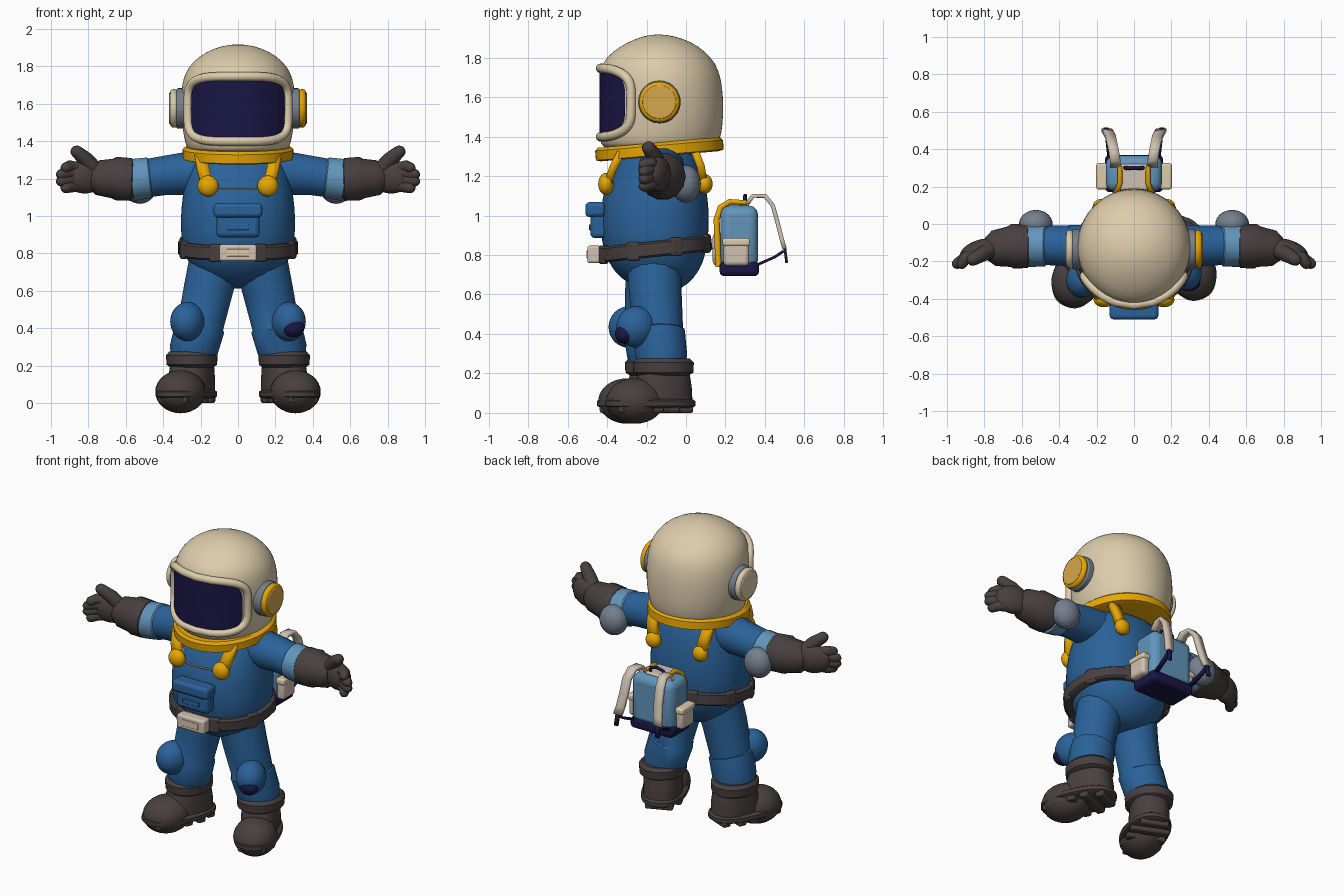
import bpy, bmesh, math
from mathutils import Matrix, Vector

old = bpy.data.objects.get("Cube")
if old:
    bpy.data.objects.remove(old, do_unlink=True)


def material(name, *rgb):
    color = [(c / 255) ** 2.2 for c in rgb] + [1]
    mat = bpy.data.materials.new(name)
    mat.use_nodes = True
    mat.diffuse_color = color
    mat.node_tree.nodes["Principled BSDF"].inputs["Base Color"].default_value = color
    return mat


cream = material("cream_shell", 220, 203, 170)
blue = material("suit_blue", 46, 98, 152)
navy = material("dark_navy", 32, 29, 72)
charcoal = material("charcoal_rubber", 74, 66, 66)
yellow = material("warm_yellow", 240, 172, 12)
gold = material("dull_gold", 214, 166, 78)
grey = material("pad_grey", 116, 126, 140)
sky = material("light_blue", 98, 148, 186)
canvas = material("pale_canvas", 206, 192, 176)


def activate(obj):
    bpy.ops.object.select_all(action="DESELECT")
    bpy.context.view_layer.objects.active = obj
    obj.select_set(True)


def smooth(obj):
    activate(obj)
    bpy.ops.object.shade_smooth_by_angle(angle=math.radians(40))


def add(name, bm, mat, loc=(0, 0, 0), rot=(0, 0, 0)):
    bmesh.ops.recalc_face_normals(bm, faces=bm.faces)
    mesh = bpy.data.meshes.new(name)
    bm.to_mesh(mesh)
    bm.free()
    mesh.materials.append(mat)
    obj = bpy.data.objects.new(name, mesh)
    bpy.context.collection.objects.link(obj)
    obj.location, obj.rotation_euler = loc, rot
    smooth(obj)
    return obj


def bevel(obj, width):
    mod = obj.modifiers.new("Rounded edges", "BEVEL")
    mod.width, mod.segments = width, 3
    return obj


def box(name, size, loc, mat, rot=(0, 0, 0), edge=.012):
    bm = bmesh.new()
    bmesh.ops.create_cube(bm, size=1)
    bmesh.ops.scale(bm, vec=size, verts=bm.verts)
    return bevel(add(name, bm, mat, loc, rot), edge)


def ball(name, radii, loc, mat, rot=(0, 0, 0)):
    bm = bmesh.new()
    bmesh.ops.create_uvsphere(bm, u_segments=28, v_segments=16, radius=1)
    bmesh.ops.scale(bm, vec=radii, verts=bm.verts)
    return add(name, bm, mat, loc, rot)


def disc(name, radius, depth, loc, mat, rot, edge=.01):
    bm = bmesh.new()
    bmesh.ops.create_cone(bm, cap_ends=True, segments=36, radius1=radius, radius2=radius, depth=depth)
    return bevel(add(name, bm, mat, loc, rot), edge)


def power_curve(value, power):
    return math.copysign(abs(value) ** (2 / power), value)


def loft(name, rings, mat, power=2, loc=(0, 0, 0), rot=(0, 0, 0), levels=0):
    """Stack oval rings given as (height, half width, front y, back y)."""
    bm, loops, count = bmesh.new(), [], 36
    for z, rx, front, back in rings:
        angles = [math.tau * i / count for i in range(count)]
        loops.append([bm.verts.new((rx * power_curve(math.cos(a), power),
                                    (front + back) / 2 + (back - front) / 2 * power_curve(math.sin(a), power), z))
                      for a in angles])
    for low, high in zip(loops, loops[1:]):
        for i in range(count):
            j = (i + 1) % count
            bm.faces.new((low[i], low[j], high[j], high[i]))
    bm.faces.new(loops[0])
    bm.faces.new(loops[-1])
    obj = add(name, bm, mat, loc, rot)
    if levels:
        obj.modifiers.new("Smooth form", "SUBSURF").levels = levels
        obj.modifiers[-1].render_levels = levels
    return obj


def tube(name, points, mat, tip=False, closed=False):
    """Round tube through (x, y, z, radius) points, with an optional domed tip."""
    points = list(points)
    if tip:
        end, before = Vector(points[-1][:3]), Vector(points[-2][:3])
        r, way = points[-1][3], (end - before).normalized()
        points += [(*(end + way * r * step), r * size) for step, size in ((.5, .86), (.85, .5), (1, .1))]
    curve = bpy.data.curves.new(name, "CURVE")
    curve.dimensions, curve.bevel_depth, curve.bevel_resolution = "3D", 1, 5
    curve.use_fill_caps = True
    spline = curve.splines.new("POLY")
    spline.points.add(len(points) - 1)
    spline.use_cyclic_u = closed
    for point, (x, y, z, r) in zip(spline.points, points):
        point.co, point.radius = (x, y, z, 1), r
    curve.materials.append(mat)
    obj = bpy.data.objects.new(name, curve)
    bpy.context.collection.objects.link(obj)
    activate(obj)
    bpy.ops.object.convert(target="MESH")
    smooth(bpy.context.view_layer.objects.active)


def ribbon(name, points, width, thick, mat):
    """Flat strap whose width runs along x."""
    bm = bmesh.new()
    rows = [[bm.verts.new((x + side * width / 2, y, z)) for side in (-1, 1)] for x, y, z in points]
    for a, b in zip(rows, rows[1:]):
        bm.faces.new((a[0], a[1], b[1], b[0]))
    mod = add(name, bm, mat).modifiers.new("Thickness", "SOLIDIFY")
    mod.thickness, mod.offset = thick, 0


# Torso, belt and collar
loft("suit_torso", [(.61, .06, -.2, -.06), (.65, .17, -.29, .01), (.72, .25, -.37, .07), (.8, .29, -.41, .1),
                    (.9, .307, -.435, .115), (1, .307, -.435, .118), (1.1, .298, -.425, .11),
                    (1.2, .28, -.385, .09), (1.28, .255, -.34, .06), (1.34, .22, -.3, .04)], blue, 2.2, levels=1)
loft("belt", [(-.04, .31, -.28, .28), (-.03, .322, -.29, .29), (.03, .322, -.29, .29), (.04, .31, -.28, .28)],
     charcoal, 2.2, (0, -.158, .83), (.11, 0, 0))
loft("collar_ring", [(-.035, .27, -.3, .3), (-.028, .298, -.325, .325), (.02, .298, -.325, .325),
                     (.035, .28, -.31, .31)], yellow, 2, (0, -.135, 1.335), (.086, 0, 0))
for i in range(8):
    turn = math.tau * (i + .5) / 8
    px, py = .312 * math.cos(turn), .282 * math.sin(turn)
    box("belt_loop", (.03, .07, .095), (px, py - .158, .83 + .11 * py), charcoal, (0, 0, turn))
box("belt_buckle", (.2, .07, .088), (0, -.465, .803), canvas)
box("buckle_plate", (.12, .012, .04), (0, -.499, .803), cream, edge=.004)

# Chest pocket
box("chest_pocket", (.23, .1, .17), (0, -.435, .97), blue, edge=.025)
box("pocket_flap", (.26, .1, .075), (0, -.46, 1.03), blue, edge=.02)
box("pocket_tab", (.12, .012, .03), (0, -.485, .94), blue, edge=.004)
tube("chest_seam", [(-.1, -.405, 1.15, .005), (0, -.417, 1.15, .005), (.1, -.405, 1.15, .005)], canvas)

# Helmet
loft("helmet_shell", [(1.33, .25, -.41, .13), (1.36, .275, -.435, .165), (1.42, .29, -.435, .182),
                      (1.5, .302, -.432, .19), (1.6, .307, -.432, .19), (1.7, .302, -.435, .178),
                      (1.77, .282, -.43, .152), (1.83, .238, -.375, .1), (1.88, .168, -.295, .03),
                      (1.91, .085, -.215, -.06), (1.917, .02, -.16, -.12)], cream, levels=1)


def on_helmet(angle, scale, out):
    x = .25 * scale * power_curve(math.cos(angle), 4.5)
    z = 1.572 + .162 * scale * power_curve(math.sin(angle), 4.5)
    return x, -.122 - (.311 + out) * math.sqrt(1 - (x / .309) ** 2), z


steps = [math.tau * i / 64 for i in range(64)]
bm = bmesh.new()
hub = bm.verts.new(on_helmet(0, 0, .006))
inner = None
for scale in (.2, .4, .6, .8, .9, 1):
    ring = [bm.verts.new(on_helmet(a, scale, .006)) for a in steps]
    for i, vert in enumerate(ring):
        j = (i + 1) % len(ring)
        bm.faces.new((inner[i], inner[j], ring[j], vert) if inner else (hub, ring[j], vert))
    inner = ring
add("visor", bm, navy)
tube("visor_rim", [(*on_helmet(a, 1.07, .0), .024) for a in steps], cream, closed=True)

# Ear pads
for side, cap, face in ((1, yellow, gold), (-1, cream, cream)):
    across = (0, math.pi / 2, 0)
    disc("ear_ring", .108, .06, (side * .3, -.135, 1.575), grey, across)
    disc("ear_cap", .103, .04, (side * .343, -.135, 1.575), cap, across, .018)
    disc("ear_face", .085, .012, (side * .362, -.135, 1.575), face, across, .005)

for s in (1, -1):
    # Shoulder straps
    ribbon("front_strap", [(s * .2, -.33, 1.32), (s * .185, -.37, 1.24), (s * .16, -.4, 1.15)], .065, .04, yellow)
    ribbon("back_strap", [(s * .2, .04, 1.34), (s * .19, .075, 1.25), (s * .17, .09, 1.16)], .065, .04, yellow)
    ball("front_strap_knob", (.056, .04, .056), (s * .16, -.405, 1.16), yellow)
    ball("back_strap_knob", (.05, .04, .05), (s * .17, .095, 1.16), yellow)

    # Arms
    tube("sleeve", [(s * .2, -.125, 1.235, .12), (s * .3, -.12, 1.225, .115), (s * .4, -.115, 1.215, .107),
                    (s * .5, -.115, 1.2, .104)], blue)
    tube("sleeve_cuff", [(s * .465, -.115, 1.205, .1), (s * .475, -.115, 1.204, .112),
                         (s * .57, -.115, 1.192, .115)], sky)
    ball("elbow_pad", (.09, .075, .095), (s * .525, .0, 1.16), grey)

    # Gloves
    tube("glove_cuff", [(s * .555, -.118, 1.195, .1), (s * .57, -.118, 1.195, .117), (s * .65, -.12, 1.2, .119),
                        (s * .67, -.122, 1.2, .108), (s * .75, -.13, 1.205, .095), (s * .79, -.135, 1.21, .06)],
         charcoal)
    ball("palm", (.115, .058, .09), (s * .82, -.142, 1.21), charcoal, (0, 0, -s * .3))
    for i in range(4):
        lift, reach = i * .036, .945 if i % 3 else .92
        tube("finger", [(s * .84, -.155, 1.165 + lift * .8, .032), (s * .9, -.18, 1.157 + lift, .033),
                        (s * reach, -.212, 1.15 + lift, .029)], charcoal, tip=True)
    tube("thumb", [(s * .76, -.135, 1.24, .045), (s * .81, -.16, 1.3, .041), (s * .862, -.19, 1.343, .034)],
         charcoal, tip=True)

    # Legs, the right one a little further forward
    shift = 0 if s > 0 else -.04
    tube("trouser_leg", [(s * .13, -.16, .73, .14), (s * .16, -.155 + shift / 2, .6, .135),
                         (s * .2, -.14 + shift, .42, .127), (s * .203, -.14 + shift, .41, .137),
                         (s * .235, -.125 + shift, .29, .133), (s * .245, -.12 + shift, .22, .12)], blue)
    ball("knee_pad", (.09, .105, .105), (s * .27, -.25 + shift, .435), blue, (0, 0, s * .4))

    # Boots, turned outwards
    ankle, turn = Vector((s * .247, -.115 + shift, 0)), (0, 0, s * .4)
    spin = Matrix.Rotation(s * .4, 3, "Z")
    loft("boot_cuff", [(.19, .115, -.13, .13), (.205, .135, -.152, .152), (.255, .138, -.155, .155),
                       (.275, .12, -.135, .135)], charcoal, loc=ankle)
    loft("boot_shaft", [(.05, .115, -.16, .15), (.13, .115, -.15, .145), (.22, .11, -.12, .13)],
         charcoal, 2.3, ankle, turn)
    ball("boot_toe", (.132, .15, .115), ankle + spin @ Vector((0, -.155, .06)), charcoal, turn)
    loft("boot_sole", [(.025, .12, -.29, .15), (.035, .135, -.31, .165), (.06, .135, -.31, .165),
                       (.07, .12, -.295, .15)], charcoal, 2.4, ankle, turn)
    for i in range(5):
        wide = .17 if i in (0, 4) else .24
        box("boot_tread", (wide, .055, .04), ankle + spin @ Vector((0, .105 - i * .088, .02)), charcoal, turn)

    # Backpack side parts
    box("pack_side_pocket", (.055, .13, .13), (s * .17, .255, .81), canvas, edge=.02)
    box("pack_side_flap", (.06, .14, .04), (s * .172, .255, .865), cream)
    tube("pack_trim", [(s * .1, .165, .74, .016), (s * .1, .155, .98, .016), (s * .09, .175, 1.04, .016),
                       (s * .075, .22, 1.07, .014), (s * .075, .31, 1.065, .012)], yellow)
    ribbon("carry_strap", [(s * .1, .31, 1.06), (s * .1, .34, 1.1), (s * .11, .4, 1.1), (s * .12, .44, 1.05),
                           (s * .125, .465, .96), (s * .135, .485, .88), (s * .145, .5, .83)], .055, .022, canvas)
    ribbon("strap_tail", [(s * .145, .5, .84), (s * .15, .51, .76)], .025, .014, navy)
    ribbon("lower_strap", [(s * .145, .495, .82), (s * .14, .45, .79), (s * .13, .36, .75)], .025, .014, navy)

# Knee patch
ball("knee_patch", (.06, .05, .05), (.295, -.31, .4), navy)

# Backpack body
box("pack_body", (.3, .19, .32), (0, .27, .89), sky, edge=.045)
box("pack_base", (.31, .2, .075), (0, .27, .73), navy, edge=.025)
box("pack_front_pocket", (.18, .06, .17), (0, .165, .83), canvas, edge=.025)
box("pack_lid", (.15, .14, .03), (0, .25, 1.05), canvas)
tube("pack_handle", [(-.05, .3, 1.05, .01), (-.045, .3, 1.09, .01), (0, .3, 1.1, .01),
                     (.045, .3, 1.09, .01), (.05, .3, 1.05, .01)], navy)
